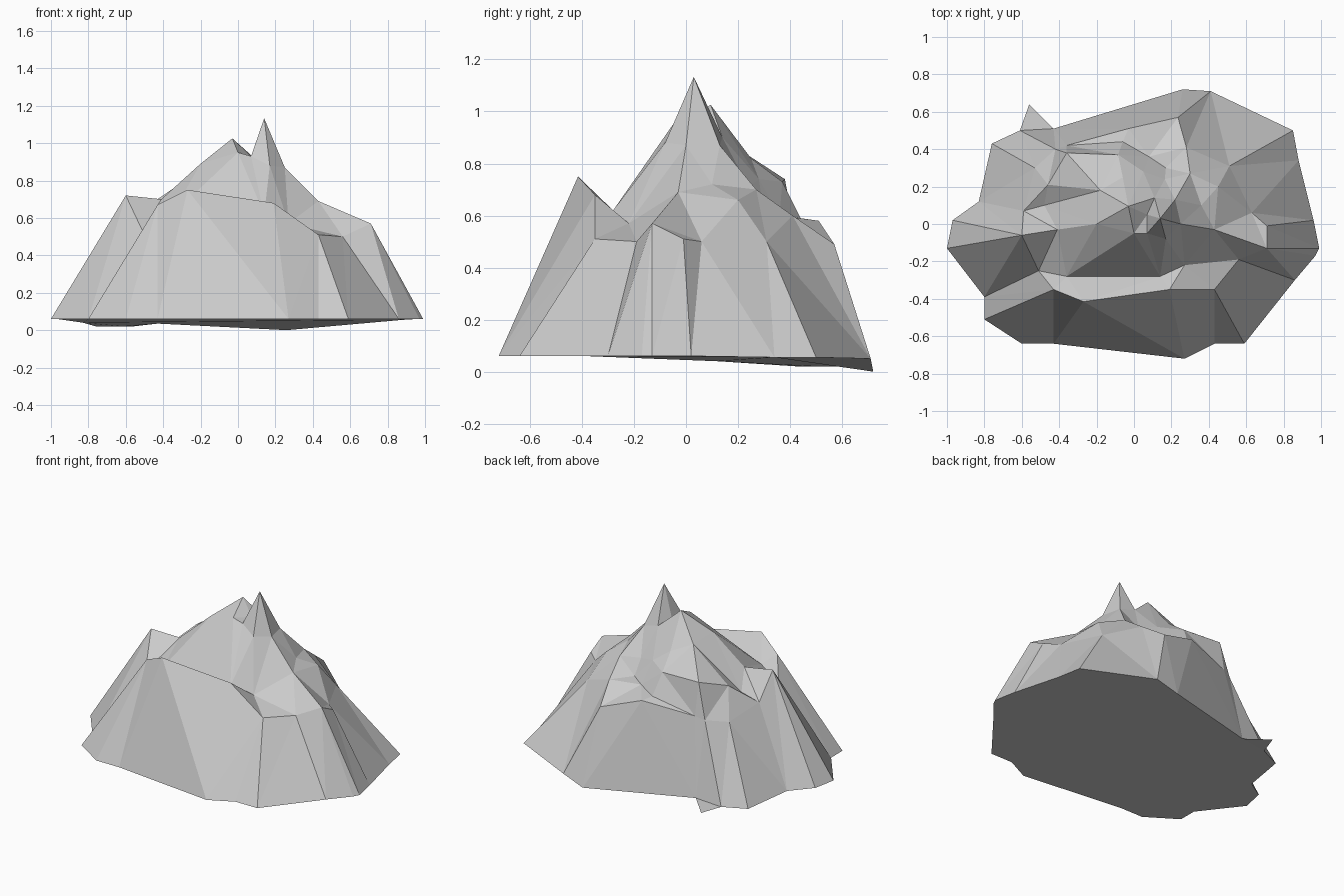
import bpy, bmesh
from mathutils import Vector
from mathutils.geometry import delaunay_2d_cdt

if "Cube" in bpy.data.objects:
    bpy.data.objects.remove(bpy.data.objects["Cube"])

pts, edges = [], []


def line(*p, closed=False):
    """Add a run of terrain points joined by creases; return their indices."""
    ids = list(range(len(pts), len(pts) + len(p)))
    pts.extend(Vector(q) for q in p)
    edges.extend(zip(ids, ids[1:]))
    if closed:
        edges.append((ids[-1], ids[0]))
    return ids


# foot of the mountain, counter-clockwise from the right
foot = line((.99, -.13, .06), (.96, .02, .06), (.88, .34, .055), (.85, .50, .055),
            (.41, .71, .05), (.26, .72, 0), (-.43, .51, .035), (-.56, .64, .02),
            (-.61, .50, .02), (-.76, .43, .02), (-.83, .12, .04), (-.97, .02, .06),
            (-1.0, -.13, .06), (-.90, -.26, .06), (-.80, -.39, .06), (-.80, -.51, .06),
            (-.60, -.64, .06), (-.43, -.64, .06), (.27, -.72, .06), (.43, -.64, .06),
            (.59, -.64, .06), (.86, -.30, .06), (.97, -.17, .06), closed=True)

# front rim and the trough behind it
front = line((-.43, -.35, .67), (-.27, -.415, .75), (.19, -.35, .68),
             (.43, -.35, .51), (.56, -.19, .50))
trough = line((-.51, -.25, .53), (-.36, -.28, .61), (.14, -.28, .62), (.27, -.22, .57))

# main crest from the left shoulder to the summits
crest = line((-.60, -.06, .72), (-.41, -.03, .70), (-.20, 0, .89), (0, -.05, .95),
             (.07, -.05, .93), (.17, -.08, .88), (.25, 0, .87), (.22, .13, .87),
             (.11, .14, .90), (-.03, .095, 1.025))
saddle = line((.07, .05, .93))
summit = line((.14, .03, 1.133))

# right shoulder
right = line((.43, -.03, .69), (.71, -.13, .57), (.71, -.01, .51), (.63, .06, .50))
right_back = line((.36, .10, .72), (.45, .20, .66), (.51, .31, .50))

# cliff edge at the back with the shelf below it
cliff = line((-.36, .38, .74), (-.085, .37, .73), (.05, .28, .74), (.165, .24, .71),
             (.30, .27, .70))
shelf = line((-.36, .42, .53), (-.06, .44, .59), (.08, .36, .60), (.17, .30, .61),
             (.28, .41, .60))
shelf_rim = line((-.03, .51, .58), (.235, .57, .49))

# left flank
left = line((-.59, .07, .55), (-.48, .10, .60), (-.46, .21, .68))
left_low = line((-.53, .30, .49), (-.42, .40, .51))
upper = line((-.18, .18, .87), (-.06, .25, .82))

# spurs running down to the foot
edges += [(foot[15], front[0]), (foot[17], front[0]), (foot[17], front[1]),
          (foot[18], front[1]), (foot[18], front[2]), (foot[18], front[3]),
          (foot[19], front[3]), (foot[20], front[3]), (foot[20], front[4]),
          (foot[21], front[4]), (foot[12], crest[0]), (foot[13], crest[0]),
          (foot[14], trough[0]), (foot[22], right[1]), (foot[0], right[2]),
          (foot[1], right[3]), (foot[2], right_back[2]), (foot[3], right_back[2]),
          (foot[4], shelf_rim[1]), (foot[5], shelf_rim[1]), (foot[6], shelf[0]),
          (shelf[0], shelf_rim[0]), (summit[0], saddle[0]), (cliff[0], left[2]),
          (crest[9], upper[0]), (foot[8], left_low[1]), (foot[10], left[0]),
          (trough[0], front[0]), (trough[3], front[4])]

co, _, tris, orig, _, _ = delaunay_2d_cdt([p.xy for p in pts], edges, [], 1, 1e-5)

# mountain body: faceted top plus one flat underside
bm = bmesh.new()
verts, where = [], {}
for i, c in enumerate(co):
    if orig[i]:
        z = pts[orig[i][0]].z
        for o in orig[i]:
            where[o] = i
    else:  # crossing of two creases: blend the nearest heights
        near = sorted(pts, key=lambda p: (p.xy - c).length)[:3]
        w = [1 / ((p.xy - c).length + 1e-4) for p in near]
        z = sum(p.z * k for p, k in zip(near, w)) / sum(w)
    verts.append(bm.verts.new((c.x, c.y, z)))
for t in tris:
    bm.faces.new([verts[i] for i in t])
bm.faces.new([verts[where[i]] for i in reversed(foot)])
bmesh.ops.recalc_face_normals(bm, faces=bm.faces)

mesh = bpy.data.meshes.new("mountain")
bm.to_mesh(mesh)
bm.free()
mountain = bpy.data.objects.new("mountain", mesh)
bpy.context.collection.objects.link(mountain)
